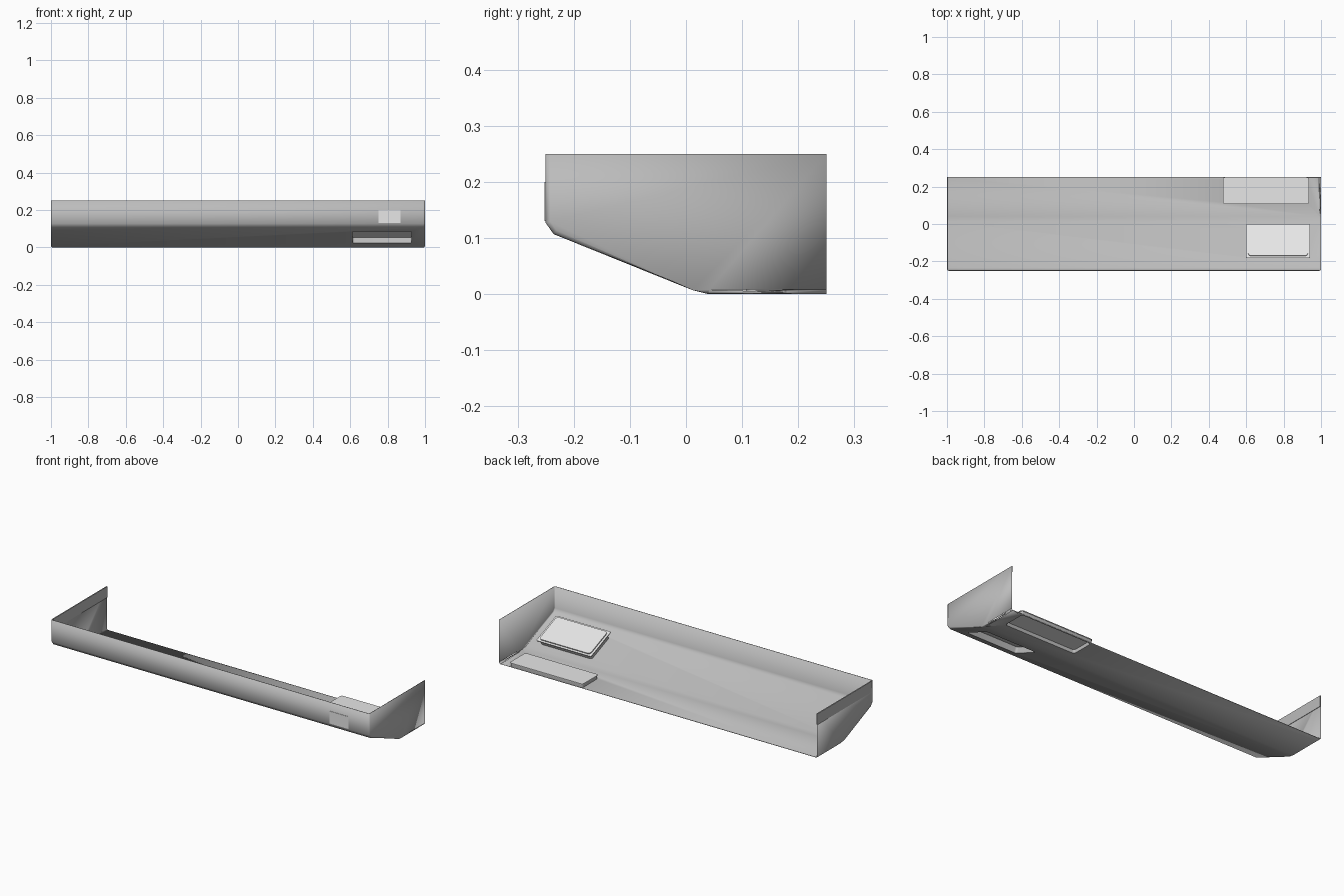
import bpy, bmesh, math
from mathutils import Matrix

old = bpy.data.objects.get("Cube")
if old:
    bpy.data.objects.remove(old, do_unlink=True)


def material(name, value):
    m = bpy.data.materials.new(name)
    m.use_nodes = True
    col = (value, value, value, 1)
    m.diffuse_color = col
    m.node_tree.nodes["Principled BSDF"].inputs["Base Color"].default_value = col
    return m


body = material("mid grey", 0.5)
light = material("light grey", 0.8)


def add(name, bm, mat, frame=Matrix.Identity(4)):
    bmesh.ops.recalc_face_normals(bm, faces=bm.faces)
    mesh = bpy.data.meshes.new(name)
    bm.to_mesh(mesh)
    bm.free()
    ob = bpy.data.objects.new(name, mesh)
    bpy.context.collection.objects.link(ob)
    ob.data.materials.append(mat)
    ob.matrix_world = frame
    return ob


def rounded(w, d, r, steps=5):
    """Outline of a rounded rectangle with half sizes w and d."""
    pts = []
    for i, (sx, sy) in enumerate([(1, 1), (-1, 1), (-1, -1), (1, -1)]):
        for k in range(steps + 1):
            a = math.pi / 2 * (i + k / steps)
            pts.append((sx * (w - r) + r * math.cos(a), sy * (d - r) + r * math.sin(a)))
    return pts


def slab(name, w, d, r, z0, z1, mat, frame):
    bm = bmesh.new()
    base = bm.faces.new([bm.verts.new((x, y, z0)) for x, y in rounded(w, d, r)])
    ext = bmesh.ops.extrude_face_region(bm, geom=[base], use_keep_orig=True)
    top = [g for g in ext["geom"] if isinstance(g, bmesh.types.BMVert)]
    bmesh.ops.translate(bm, verts=top, vec=(0, 0, z1 - z0))
    return add(name, bm, mat, frame)


def ring(name, w, d, r, z0, z1, wall, mat, frame):
    """Upright wall that follows a rounded rectangle."""
    bm = bmesh.new()
    loops = [[bm.verts.new((x, y, z)) for x, y in rounded(w - i, d - i, r)]
             for i, z in [(0, z0), (0, z1), (wall, z1), (wall, z0)]]
    n = len(loops[0])
    for a, b in zip(loops, loops[1:] + loops[:1]):
        for k in range(n):
            bm.faces.new([a[k], a[(k + 1) % n], b[(k + 1) % n], b[k]])
    return add(name, bm, mat, frame)


# Folded sheet tray, open at the top and back
profile = [(-.25, .25), (-.25, .127), (-.236, .107), (.012, .007), (.04, 0), (.25, 0), (.25, .25)]
bm = bmesh.new()
left, right = [[bm.verts.new((x, y, z)) for y, z in profile] for x in (1, -1)]
for k in range(len(profile) - 2):
    bm.faces.new([left[k], left[k + 1], right[k + 1], right[k]])
ends = [bm.faces.new(left), bm.faces.new(right)]
folds = [e for f in ends for e in f.edges if len(e.link_faces) == 2]
bmesh.ops.bevel(bm, geom=folds, offset=.008, segments=2, profile=.5, affect='EDGES')
bmesh.ops.recalc_face_normals(bm, faces=bm.faces)
lowest = min(bm.faces, key=lambda f: f.calc_center_median().z)
flip = lowest.normal.z > 0
tray = add("tray", bm, body)
if flip:
    tray.data.flip_normals()
sheet = tray.modifiers.new("sheet", 'SOLIDIFY')
sheet.thickness = .003
sheet.offset = -1

# Positions of the two raised pockets
slope = Matrix.Translation((.77, -.105, .054)) @ Matrix.Rotation(-math.atan2(.1, .248), 4, 'X')
flat = Matrix.Translation((.705, .178, 0))

# Openings through the sheet under each pocket
for name, w, d, frame in [("slope_cutter", .158, .082, slope), ("floor_cutter", .222, .064, flat)]:
    cutter = slab(name, w, d, .012, -.02, .02, body, frame)
    cutter.hide_render = True
    cutter.hide_set(True)
    cutter.display_type = 'WIRE'
    cut = tray.modifiers.new(name, 'BOOLEAN')
    cut.operation = 'DIFFERENCE'
    cut.object = cutter

# Sloped pocket: wall, flange and lid
parts = [tray]
parts.append(ring("sloped_pocket_wall", .161, .085, .012, .001, .032, .003, body, slope))
parts.append(slab("sloped_pocket_flange", .172, .097, .006, .032, .037, light, slope))
parts.append(slab("sloped_pocket_lid", .16, .086, .016, .037, .043, light, slope))

# Floor pocket: wall and lid
parts.append(ring("floor_pocket_wall", .228, .07, .012, .001, .02, .006, body, flat))
parts.append(slab("floor_pocket_lid", .23, .072, .012, .02, .024, light, flat))


def plate(name, size, centre, mat):
    bm = bmesh.new()
    bmesh.ops.create_cube(bm, size=1)
    bmesh.ops.scale(bm, vec=size, verts=bm.verts)
    return add(name, bm, mat, Matrix.Translation(centre))


# Blank plate on the front, stiffening strip inside and outside one end
plate("front_plate", (.12, .003, .07), (.81, -.2505, .165), light)
plate("end_strip", (.006, .49, .062), (-.9975, .004, .219), body)

for ob in parts:
    bpy.ops.object.select_all(action='DESELECT')
    bpy.context.view_layer.objects.active = ob
    ob.select_set(True)
    bpy.ops.object.shade_smooth_by_angle(angle=math.radians(50))
